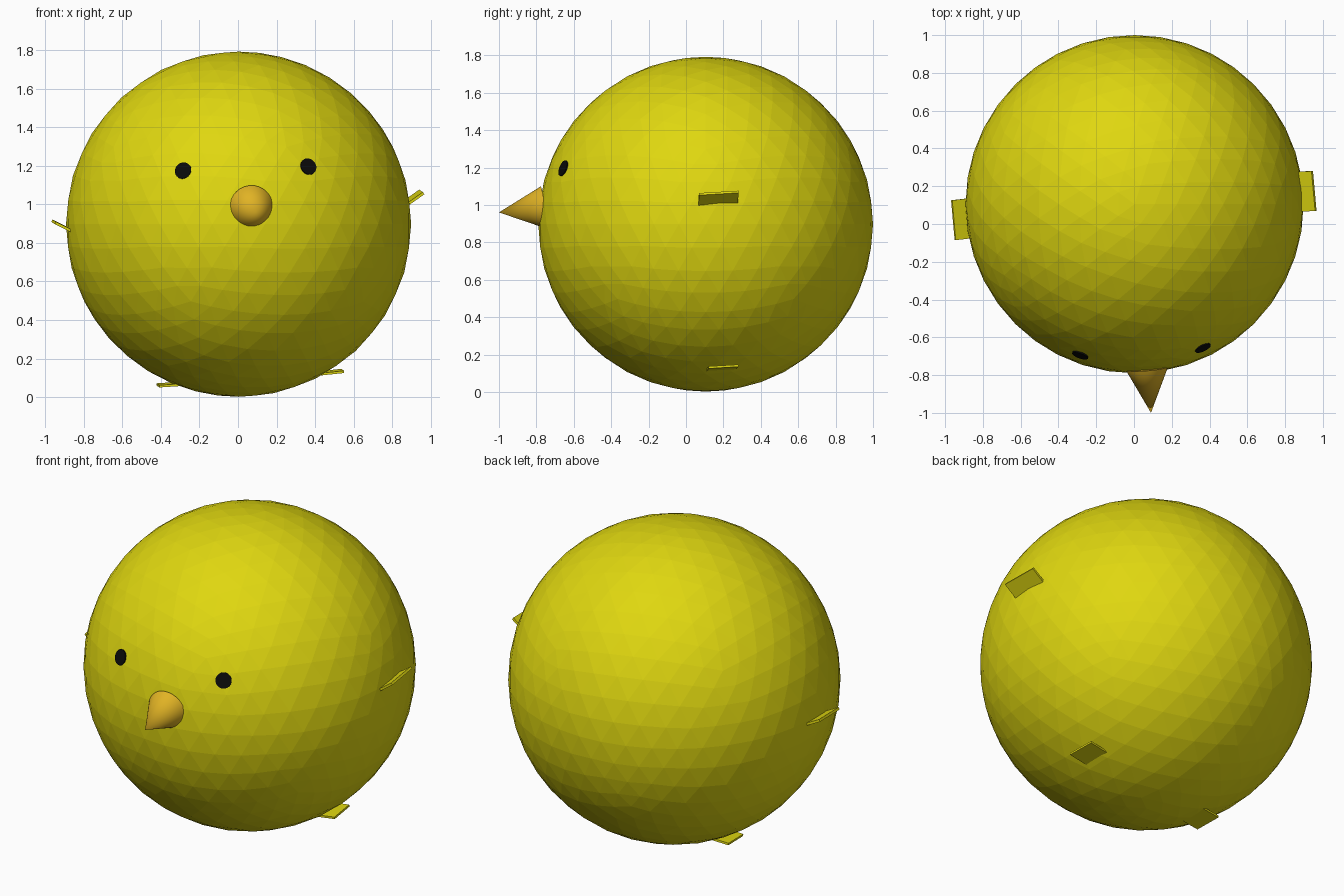
import bpy, bmesh, math
from mathutils import Vector, Matrix

if "Cube" in bpy.data.objects:
    bpy.data.objects.remove(bpy.data.objects["Cube"])

CENTRE = Vector((0.003, 0.105, 0.897))
RADIUS = 0.895


def material(name, rgb):
    m = bpy.data.materials.new(name)
    m.diffuse_color = (*rgb, 1)
    m.use_nodes = True
    m.node_tree.nodes["Principled BSDF"].inputs["Base Color"].default_value = m.diffuse_color
    return m


yellow = material("yellow", (0.74, 0.68, 0.005))
orange = material("orange", (0.75, 0.45, 0.018))
black = material("black", (0.003, 0.003, 0.003))


def finish(name, bm, mat):
    mesh = bpy.data.meshes.new(name)
    bm.to_mesh(mesh)
    bm.free()
    mesh.materials.append(mat)
    ob = bpy.data.objects.new(name, mesh)
    bpy.context.collection.objects.link(ob)
    return ob


def cone(name, base, tip, r1, r2, sides, mat):
    """Cone or cylinder running from base to tip."""
    base, tip = Vector(base), Vector(tip)
    axis = tip - base
    mtx = Matrix.Translation((base + tip) / 2) @ axis.to_track_quat('Z', 'Y').to_matrix().to_4x4()
    bm = bmesh.new()
    bmesh.ops.create_cone(bm, cap_ends=True, segments=sides, radius1=r1, radius2=r2,
                          depth=axis.length, matrix=mtx)
    return finish(name, bm, mat)


def plate(name, outer, out, along, length, width, thick, mat):
    """Thin slab whose outer edge is centred at outer, reaching back into the body."""
    along = Vector(along).normalized()
    out = Vector(out)
    out = (out - along * out.dot(along)).normalized()
    up = out.cross(along).normalized()
    rot = Matrix((out, along, up)).transposed().to_4x4()
    size = Matrix.Diagonal((length, width, thick, 1))
    bm = bmesh.new()
    bmesh.ops.create_cube(bm, size=1, matrix=Matrix.Translation(
        Vector(outer) - out * length / 2) @ rot @ size)
    bmesh.ops.recalc_face_normals(bm, faces=bm.faces)
    return finish(name, bm, mat)


# Body: faceted ball
bm = bmesh.new()
bmesh.ops.create_icosphere(bm, subdivisions=4, radius=RADIUS, matrix=Matrix.Translation(CENTRE))
finish("body", bm, yellow)

# Beak, smooth sided
beak = cone("beak", (0.069, -0.765, 0.987), (0.09, -1.0, 0.96), 0.112, 0, 32, orange)
bpy.context.view_layer.objects.active = beak
beak.select_set(True)
bpy.ops.object.shade_smooth_by_angle(angle=math.radians(40))

# Eyes: thin discs lying on the ball
for side, x, z in (("left", -0.285, 1.175), ("right", 0.365, 1.196)):
    dx, dz = x - CENTRE.x, z - CENTRE.z
    n = Vector((dx, -math.sqrt(RADIUS ** 2 - dx * dx - dz * dz), dz)).normalized()
    cone("eye_" + side, CENTRE + n * (RADIUS - 0.006), CENTRE + n * (RADIUS + 0.003),
         0.044, 0.044, 24, black)

# Wings and feet: small slabs poking out of the ball
along = (-0.09, 1, 0.06)
plate("wing_right", (0.953, 0.175, 1.064), (0.08, 0, 0.056), along, 0.2, 0.212, 0.014, yellow)
plate("wing_left", (-0.956, 0.02, 0.909), (-0.09, 0, 0.045), along, 0.2, 0.212, 0.014, yellow)
plate("foot_right", (0.543, 0.2, 0.136), (1, 0, 0.1), along, 0.2, 0.16, 0.012, yellow)
plate("foot_left", (-0.415, 0.125, 0.061), (-1, 0, -0.06), along, 0.2, 0.16, 0.012, yellow)
